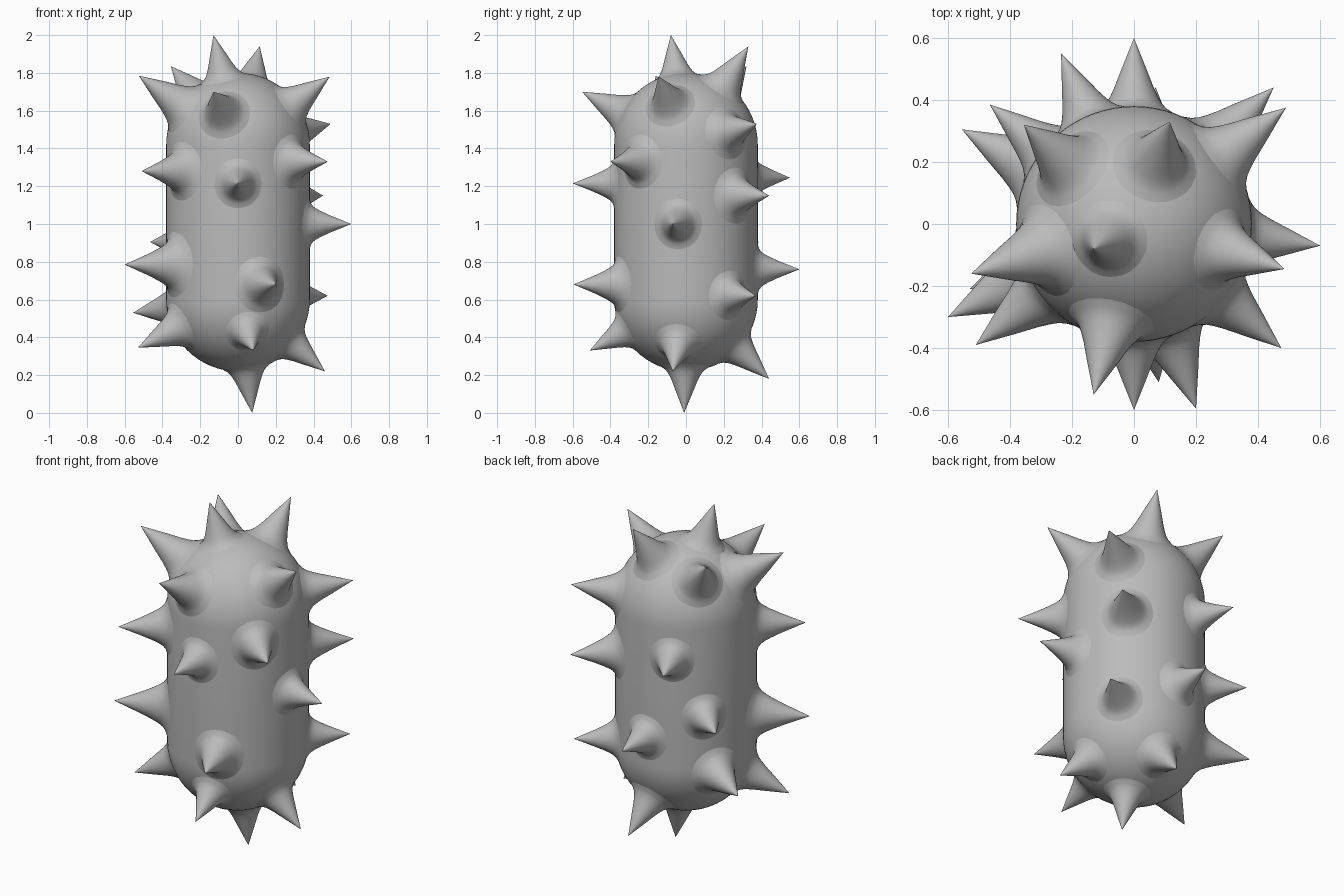
import bpy
import bmesh
import math
from mathutils import Vector

default_cube = bpy.data.objects.get("Cube")
if default_cube:
    bpy.data.objects.remove(default_cube)

RADIUS, LOW, HIGH = 0.38, 0.6, 1.42
SLOPE = 0.4       # spike radius gained per unit of height
SIDES = 40

grey = bpy.data.materials.new("plain_grey")
grey.use_nodes = True
colour = (0.5, 0.5, 0.5, 1)
grey.diffuse_color = colour
grey.node_tree.nodes["Principled BSDF"].inputs["Base Color"].default_value = colour


def finish(bm, name):
    mesh = bpy.data.meshes.new(name)
    bm.to_mesh(mesh)
    bm.free()
    mesh.materials.append(grey)
    obj = bpy.data.objects.new(name, mesh)
    bpy.context.collection.objects.link(obj)
    for o in bpy.context.selected_objects:
        o.select_set(False)
    obj.select_set(True)
    bpy.context.view_layer.objects.active = obj
    bpy.ops.object.shade_smooth_by_angle(angle=math.radians(50))


def axis_point(p):
    return Vector((0, 0, min(max(p.z, LOW), HIGH)))


def bridge(bm, low, high):
    n = len(low)
    for i in range(n):
        j = (i + 1) % n
        bm.faces.new((low[i], low[j], high[j], high[i]))


def fan(bm, ring, tip, upward):
    for i, v in enumerate(ring):
        w = ring[(i + 1) % len(ring)]
        bm.faces.new((v, w, tip) if upward else (w, v, tip))


# Capsule body
def build_body():
    bm = bmesh.new()
    steps, sides = 16, 72
    angles = [math.pi / 2 * k / steps for k in range(steps)]
    profile = [(RADIUS * math.cos(a), LOW - RADIUS * math.sin(a)) for a in reversed(angles)]
    profile += [(RADIUS * math.cos(a), HIGH + RADIUS * math.sin(a)) for a in angles]
    rings = []
    for r, z in profile:
        turn = [2 * math.pi * i / sides for i in range(sides)]
        rings.append([bm.verts.new((r * math.cos(t), r * math.sin(t), z)) for t in turn])
    for low, high in zip(rings, rings[1:]):
        bridge(bm, low, high)
    fan(bm, rings[0], bm.verts.new((0, 0, LOW - RADIUS)), False)
    fan(bm, rings[-1], bm.verts.new((0, 0, HIGH + RADIUS)), True)
    finish(bm, "body")


# Spike with a flared foot that hugs the body surface
def build_spike(tip, name):
    centre = axis_point(tip)
    d = (tip - centre).normalized()
    u = d.orthogonal().normalized()
    v = d.cross(u)
    length = (tip - centre).length - RADIUS
    foot = SLOPE * length
    bm = bmesh.new()
    rings = []
    # radius and height as shares of the foot radius and the length
    for r, h in ((1.7, -.03), (1.45, .005), (1.22, .035), (1.04, .09), (.9, .17), (.74, .29)):
        ring = []
        for i in range(SIDES):
            t = 2 * math.pi * i / SIDES
            p = centre + d * RADIUS + (u * math.cos(t) + v * math.sin(t)) * r * foot
            a = axis_point(p)
            surface = a + (p - a).normalized() * RADIUS
            ring.append(bm.verts.new(surface + d * h * length))
        rings.append(ring)
    # straight cone above the flare
    for share in (.5, .75, .96):
        base = centre + d * (RADIUS + share * length)
        r = foot * (1 - share)
        turn = [2 * math.pi * i / SIDES for i in range(SIDES)]
        rings.append([bm.verts.new(base + (u * math.cos(t) + v * math.sin(t)) * r) for t in turn])
    for low, high in zip(rings, rings[1:]):
        bridge(bm, low, high)
    fan(bm, rings[-1], bm.verts.new(tip), True)
    finish(bm, name)


build_body()

# Spike tips, grouped by height
spike_tips = {
    "crown_spike": [(-.13, -.08, 2), (.115, .33, 1.94), (-.355, .32, 1.835)],
    "shoulder_spike": [(-.525, -.16, 1.785), (.485, -.145, 1.78),
                       (-.13, -.55, 1.7), (.49, .375, 1.53)],
    "upper_spike": [(-.51, -.39, 1.28), (.475, -.4, 1.33), (0, -.6, 1.215),
                    (-.235, .55, 1.245), (.45, .44, 1.15)],
    "middle_spike": [(.6, -.07, 1), (-.465, .385, .905), (-.6, -.3, .785), (0, .6, .76)],
    "lower_spike": [(.2, -.595, .68), (.475, .37, .62), (-.555, .305, .53)],
    "bottom_spike": [(-.53, -.21, .345), (.08, -.51, .33), (.46, -.07, .22),
                     (.07, .44, .18), (.075, -.01, 0)],
}
for group, tips in spike_tips.items():
    for number, tip in enumerate(tips, 1):
        build_spike(Vector(tip), f"{group}_{number}")
